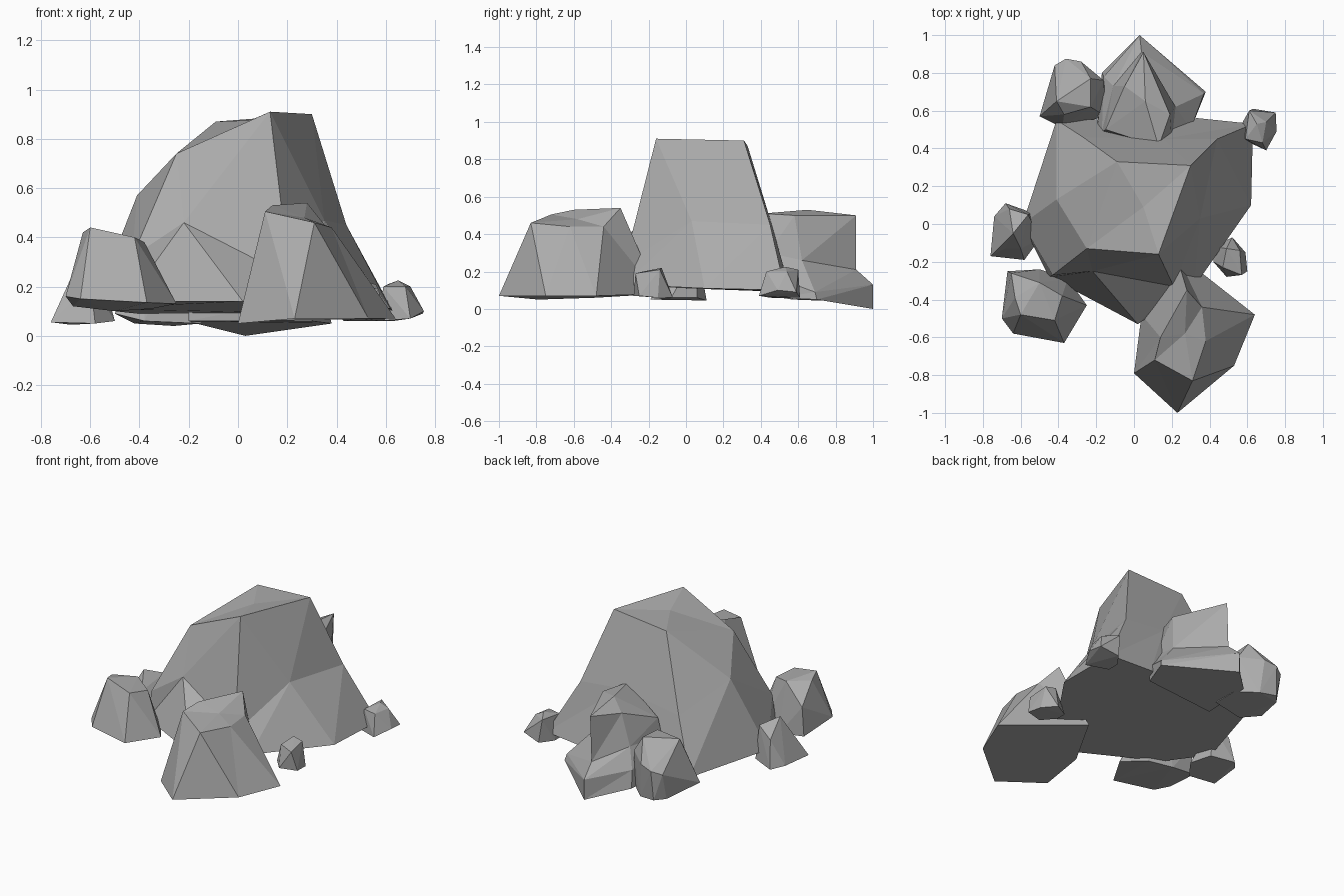
import bpy, bmesh

# Mid grey stone shared by every rock
stone = bpy.data.materials.new("stone_grey")
stone.diffuse_color = (.41, .41, .41, 1)


def finish(bm, name):
    bmesh.ops.remove_doubles(bm, verts=bm.verts[:], dist=0.001)
    bmesh.ops.recalc_face_normals(bm, faces=bm.faces[:])
    me = bpy.data.meshes.new(name)
    bm.to_mesh(me)
    bm.free()
    me.materials.append(stone)
    bpy.context.collection.objects.link(bpy.data.objects.new(name, me))


def loft_rock(name, rings, centre, flip=False):
    """Stack of rings joined by facets, flat underside, fan top."""
    bm = bmesh.new()
    vs = [[bm.verts.new(p) for p in r] for r in rings]
    n = len(rings[0])
    for lo, hi in zip(vs, vs[1:]):
        for i in range(n):
            a, b, c, d = lo[i], lo[(i + 1) % n], hi[(i + 1) % n], hi[i]
            for tri in ((a, b, d), (b, c, d)) if flip else ((a, b, c), (a, c, d)):
                bm.faces.new(tri)
    bm.faces.new(vs[0])
    top = bm.verts.new(centre)
    for i in range(n):
        bm.faces.new((vs[-1][i], vs[-1][(i + 1) % n], top))
    finish(bm, name)


def hull_rock(name, points):
    """Convex faceted stone around a few corner points."""
    bm = bmesh.new()
    for p in points:
        bm.verts.new(p)
    res = bmesh.ops.convex_hull(bm, input=bm.verts[:])
    junk = {v for v in res["geom_interior"] + res["geom_unused"]
            if isinstance(v, bmesh.types.BMVert)}
    bmesh.ops.delete(bm, geom=list(junk), context='VERTS')
    finish(bm, name)


# Main boulder: base, waist and crown
A, B, C, D = (-.25, -.13, .74), (.13, -.16, .91), (.30, .31, .90), (-.09, .33, .87)
loft_rock("main_boulder", [
    [(-.45, -.28, .14), (.02, -.53, .14), (.32, -.33, .13), (.62, .10, .11),
     (.63, .53, .10), (.34, .56, .09), (-.41, .55, .09), (-.59, .0, .11)],
    [(-.43, -.27, .32), (-.22, -.25, .46), (.21, -.33, .24), (.35, .03, .47),
     (.44, .45, .45), (.15, .45, .48), (-.27, .46, .42), (-.41, .13, .57)],
    [A, A, B, B, C, C, D, D]], (.05, .09, .875))

# Large front right rock with a dished top
loft_rock("front_right_rock", [
    [(.0, -.79, .05), (.23, -1.0, .07), (.53, -.75, .07), (.64, -.48, .07),
     (.22, -.15, .08), (.04, -.48, .06)],
    [(.11, -.72, .505), (.31, -.83, .46), (.38, -.62, .44), (.36, -.44, .44),
     (.28, -.35, .54), (.14, -.60, .53)]], (.27, -.58, .48), flip=True)

# Large back rock: low pointed foot with a taller block
loft_rock("back_rock", [
    [(.03, 1.0, .0), (-.17, .80, .05), (-.2, .45, .06), (.3, .5, .06), (.38, .70, .05)],
    [(.03, 1.0, .13), (-.16, .78, .16), (-.2, .46, .18), (.3, .5, .16), (.37, .69, .09)],
    [(.04, .91, .21), (-.11, .73, .28), (-.17, .49, .28), (.20, .44, .30), (.22, .62, .26)],
    [(.05, .91, .50), (-.05, .73, .48), (-.15, .50, .39), (.13, .41, .51), (.19, .58, .50)]],
    (.06, .65, .53))

# Medium stones
hull_rock("front_left_rock", [
    (-.70, -.50, .16), (-.64, -.58, .15), (-.37, -.63, .135), (-.25, -.43, .13),
    (-.35, -.29, .11), (-.50, -.24, .10), (-.67, -.25, .12),
    (-.63, -.39, .42), (-.60, -.48, .44), (-.42, -.51, .40), (-.38, -.38, .38),
    (-.50, -.31, .41), (-.65, -.26, .30)])
hull_rock("back_left_rock", [
    (-.50, .57, .09), (-.42, .80, .05), (-.37, .86, .05), (-.26, .84, .04),
    (-.15, .74, .05), (-.15, .57, .05), (-.38, .51, .06),
    (-.42, .84, .22), (-.36, .875, .24), (-.28, .86, .26), (-.16, .76, .28),
    (-.41, .65, .38), (-.23, .77, .39), (-.23, .62, .38), (-.37, .58, .33)])

# Small stones
hull_rock("left_pebble", [
    (-.76, -.17, .055), (-.58, -.19, .05), (-.50, -.08, .06), (-.54, .06, .06),
    (-.68, .11, .045), (-.74, .04, .06),
    (-.68, -.13, .17), (-.60, -.13, .22), (-.56, .05, .28), (-.66, .08, .22), (-.64, -.05, .32)])
hull_rock("right_front_pebble", [
    (.42, -.20, .07), (.49, -.28, .07), (.60, -.25, .07), (.59, -.15, .06),
    (.52, -.07, .06), (.43, -.12, .06),
    (.47, -.23, .20), (.55, -.22, .20), (.56, -.14, .21), (.49, -.13, .22), (.57, -.27, .19)])
hull_rock("right_back_pebble", [
    (.57, .45, .06), (.70, .39, .07), (.755, .49, .10), (.75, .59, .09),
    (.63, .61, .06), (.57, .53, .06),
    (.59, .45, .20), (.68, .43, .20), (.70, .54, .20), (.65, .53, .225), (.61, .60, .21)])
